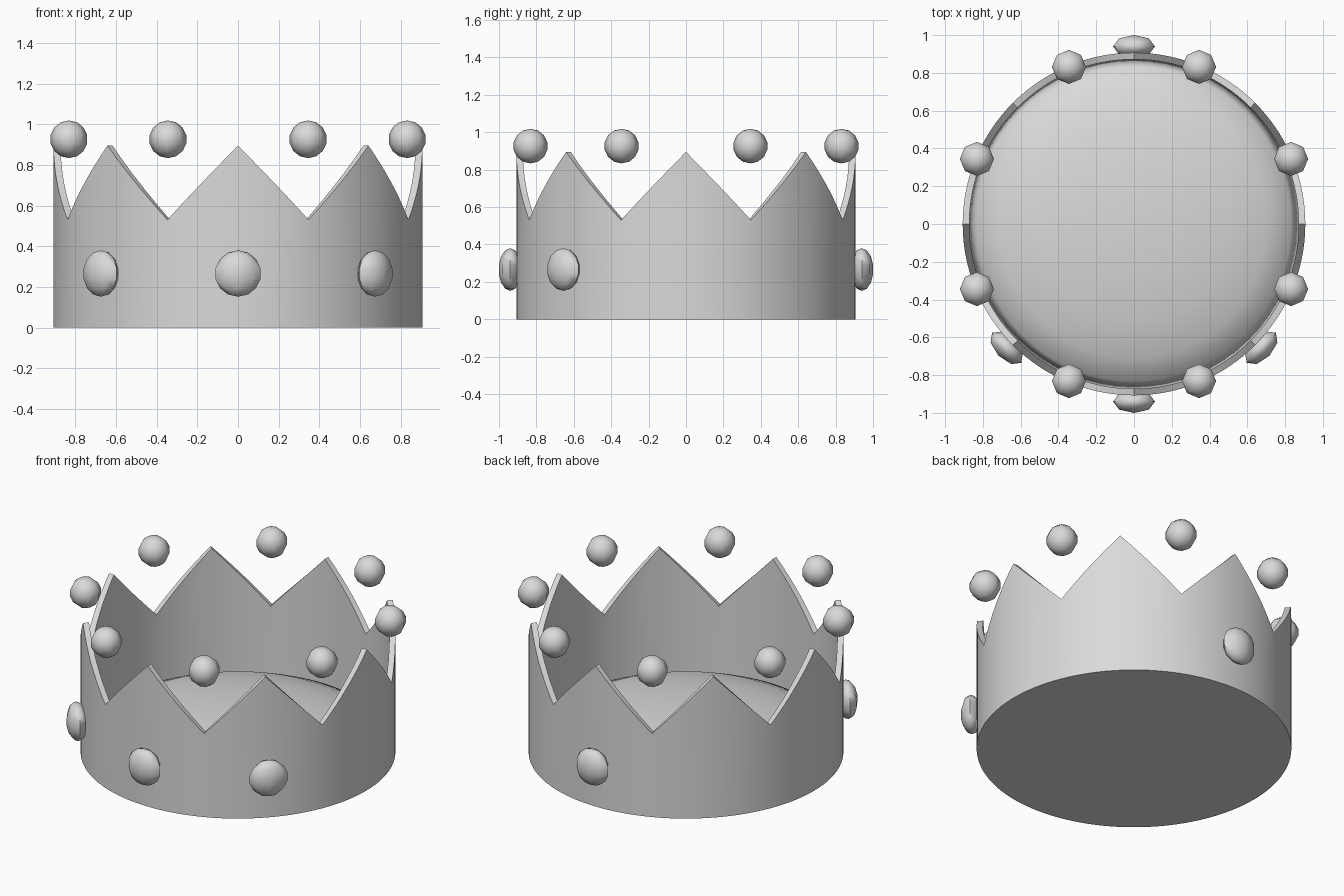
import bpy, bmesh
from math import sin, cos, pi, radians
from mathutils import Matrix, Vector

default = bpy.data.objects.get("Cube")
if default:
    bpy.data.objects.remove(default, do_unlink=True)

OUTER, INNER = 0.907, 0.872
VALLEY, PEAK = 0.53, 0.895
POINTS = 8
STEPS = 16                      # segments per crown point
SEGMENTS = POINTS * STEPS

grey = bpy.data.materials.new("plain_grey")
grey.use_nodes = True
grey.diffuse_color = (0.7, 0.7, 0.7, 1)
grey.node_tree.nodes["Principled BSDF"].inputs["Base Color"].default_value = grey.diffuse_color


def make_object(name, bm, angle):
    """Turn a bmesh into a smooth-shaded object that keeps sharper edges crisp."""
    bmesh.ops.recalc_face_normals(bm, faces=bm.faces)
    mesh = bpy.data.meshes.new(name)
    bm.to_mesh(mesh)
    bm.free()
    mesh.materials.append(grey)
    obj = bpy.data.objects.new(name, mesh)
    bpy.context.collection.objects.link(obj)
    bpy.ops.object.select_all(action='DESELECT')
    obj.select_set(True)
    bpy.context.view_layer.objects.active = obj
    bpy.ops.object.shade_smooth_by_angle(angle=radians(angle))
    return obj


def ring(bm, radius, height):
    """Circle of vertices starting at the front; height is a function of the index."""
    verts = []
    for i in range(SEGMENTS):
        a = 2 * pi * i / SEGMENTS
        verts.append(bm.verts.new((radius * sin(a), -radius * cos(a), height(i))))
    return verts


def bridge(bm, low, high):
    for i in range(SEGMENTS):
        j = (i + 1) % SEGMENTS
        bm.faces.new((low[i], low[j], high[j], high[i]))


def zigzag(i):
    """Height of the pointed rim, with a peak at the front."""
    t = abs((i % STEPS) / STEPS - 0.5) * 2
    return VALLEY + (PEAK - VALLEY) * t


def ellipsoid(name, size, segments, rings, angle, underside=1):
    """Scaled sphere; underside below 1 flattens its lower half."""
    bm = bmesh.new()
    bmesh.ops.create_uvsphere(bm, u_segments=segments, v_segments=rings, radius=1)
    bmesh.ops.scale(bm, vec=Vector(size), verts=bm.verts)
    for v in bm.verts:
        if v.co.z < 0:
            v.co.z *= underside
    return make_object(name, bm, angle)


# Crown band with pointed rim and closed base
bm = bmesh.new()
outer_low = ring(bm, OUTER, lambda i: 0)
outer_top = ring(bm, OUTER, zigzag)
inner_top = ring(bm, INNER, zigzag)
inner_low = ring(bm, INNER, lambda i: 0.004)
bridge(bm, outer_low, outer_top)
bridge(bm, outer_top, inner_top)
bridge(bm, inner_top, inner_low)
bm.faces.new(outer_low)
bm.faces.new(inner_low)
make_object("crown_band", bm, 30)

# Domed cushion filling the inside
cushion = ellipsoid("cushion", (0.876, 0.876, 0.21), 64, 10, 180, underside=0.25)
cushion.location.z = 0.06

# Balls floating above each valley of the rim
for k in range(POINTS):
    turn = 2 * pi * (k + 0.5) / POINTS
    ball = ellipsoid(f"ball_{k + 1}", (0.0925, 0.0925, 0.0925), 8, 7, 60)
    ball.location = (0.9 * sin(turn), -0.9 * cos(turn), 0.926)

# Flattened gems on the front, front corners and back
for label, degrees in (("front", 0), ("front_left", 45.8), ("front_right", -45.8), ("back", 180)):
    gem = ellipsoid(f"gem_{label}", (0.114, 0.062, 0.114), 8, 7, 60)
    gem.matrix_world = Matrix.Rotation(radians(degrees), 4, 'Z') @ Matrix.Translation((0, -0.94, 0.266))
